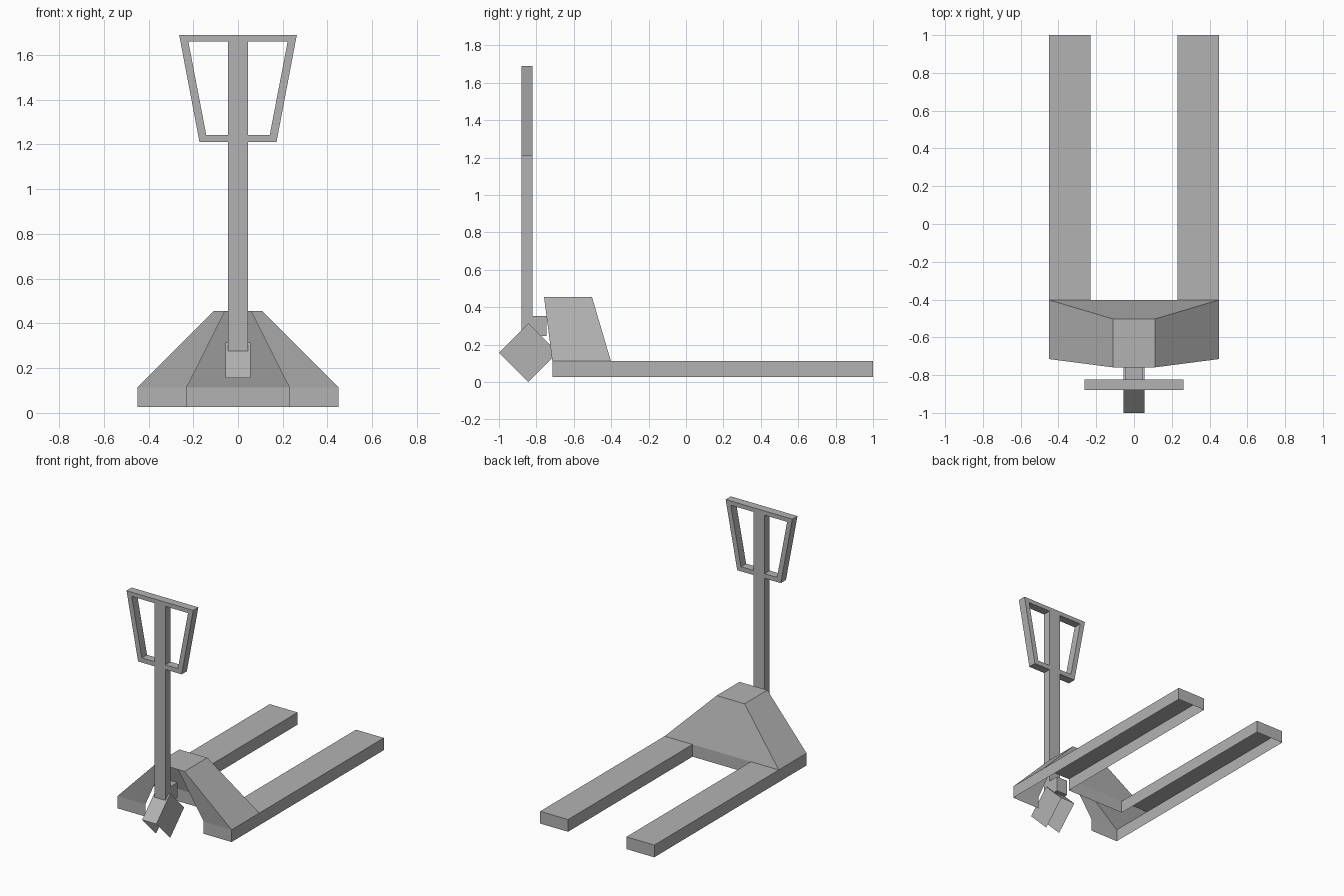
import bpy, bmesh
from mathutils import Vector

if "Cube" in bpy.data.objects:
    bpy.data.objects.remove(bpy.data.objects["Cube"])

# Dark grey paint shared by all parts
paint = bpy.data.materials.new("dark_grey")
paint.diffuse_color = (0.45, 0.45, 0.45, 1)
paint.use_nodes = True
paint.node_tree.nodes["Principled BSDF"].inputs["Base Color"].default_value = paint.diffuse_color


def finish(name, bm, mirror=False):
    bmesh.ops.remove_doubles(bm, verts=bm.verts, dist=1e-5)
    bmesh.ops.recalc_face_normals(bm, faces=bm.faces)
    mesh = bpy.data.meshes.new(name)
    bm.to_mesh(mesh)
    bm.free()
    mesh.materials.append(paint)
    ob = bpy.data.objects.new(name, mesh)
    bpy.context.collection.objects.link(ob)
    if mirror:
        mod = ob.modifiers.new("mirror", 'MIRROR')
        mod.use_axis[0] = True
        mod.use_clip = True
    return ob


def box(bm, lo, hi, open_sides=()):
    """Box between two corners; faces whose normal is listed are left open."""
    lo, hi = Vector(lo), Vector(hi)
    verts = bmesh.ops.create_cube(bm, size=1)["verts"]
    faces = {f for v in verts for f in v.link_faces}
    drop = [f for f in faces
            if any(f.normal.dot(Vector(d)) > 0.9 for d in open_sides)]
    for v in verts:
        v.co = Vector([(a + b) / 2 + c * (b - a) for a, b, c in zip(lo, hi, v.co)])
    bmesh.ops.delete(bm, geom=drop, context='FACES')


def faces(bm, *polys):
    for poly in polys:
        bm.faces.new([bm.verts.new(p) for p in poly])


X0, X1, Z0, Z1 = 0.23, 0.45, 0.026, 0.113   # fork inner/outer edge and heights
YF, YB = -0.715, -0.402                     # body front and back at the base

# Forks: sheet channels open underneath and towards the body
bm = bmesh.new()
box(bm, (X0, YB, Z0), (X1, 1, Z1), [(0, 0, -1), (0, -1, 0)])
finish("fork", bm, mirror=True)

# Body: tapered open shell with an arch in front (right half, mirrored)
bm = bmesh.new()
fo, fi = (X1, YF, Z1), (X0, YF, Z1)
bo, bi = (X1, YB, Z1), (X0, YB, Z1)
tfo, tfi, tfc = (0.11, -0.759, 0.455), (0.058, -0.759, 0.455), (0, -0.759, 0.455)
tbo, tbc = (0.11, -0.503, 0.455), (0, -0.503, 0.455)
low = lambda p: (p[0], p[1], Z0)
bc = (0, YB, Z1)
faces(bm,
      (fo, bo, tbo, tfo),                   # sloping side
      (low(fo), low(bo), bo, fo),           # side skirt
      (fi, fo, tfo, tfi),                   # front cheek
      (low(fi), low(fo), fo, fi),           # front skirt
      (bo, bi, bc, tbc, tbo),               # sloping back
      (low(bi), low(bc), bc, bi),           # back skirt between the forks
      (tfc, tfi, tfo, tbo, tbc))            # top
finish("body_shell", bm, mirror=True)

# Steering wheel cover: diamond sides joined by the two upper faces
bm = bmesh.new()
cy, cz, r, w = -0.843, 0.157, 0.157, 0.056
ring = [(cy - r, cz), (cy, cz + r), (cy + r, cz), (cy, cz - r)]
for s in (-w, w):
    faces(bm, [(s, y, z) for y, z in ring])
for (ya, za), (yb, zb) in zip(ring[:2], ring[1:3]):
    faces(bm, [(-w, ya, za), (w, ya, za), (w, yb, zb), (-w, yb, zb)])
finish("steer_wheel", bm)

# Link between post and body
bm = bmesh.new()
box(bm, (-0.044, -0.83, 0.245), (0.044, -0.745, 0.353))
finish("handle_link", bm)

# Handle post
HF, HB = -0.88, -0.822
bm = bmesh.new()
box(bm, (-0.044, HF, 0.275), (0.044, HB, 1.688))
finish("handle_post", bm)

# Grip: tapered rectangular frame
bm = bmesh.new()
outer = [(-0.263, 1.69), (0.263, 1.69), (0.172, 1.21), (-0.172, 1.21)]
inner = [(-0.222, 1.66), (0.222, 1.66), (0.142, 1.243), (-0.142, 1.243)]
for i in range(4):
    j = (i + 1) % 4
    for y in (HF, HB):
        faces(bm, [(x, y, z) for x, z in (outer[i], outer[j], inner[j], inner[i])])
    for loop in (outer, inner):
        (xa, za), (xb, zb) = loop[i], loop[j]
        faces(bm, [(xa, HF, za), (xb, HF, zb), (xb, HB, zb), (xa, HB, za)])
finish("handle_grip", bm)
